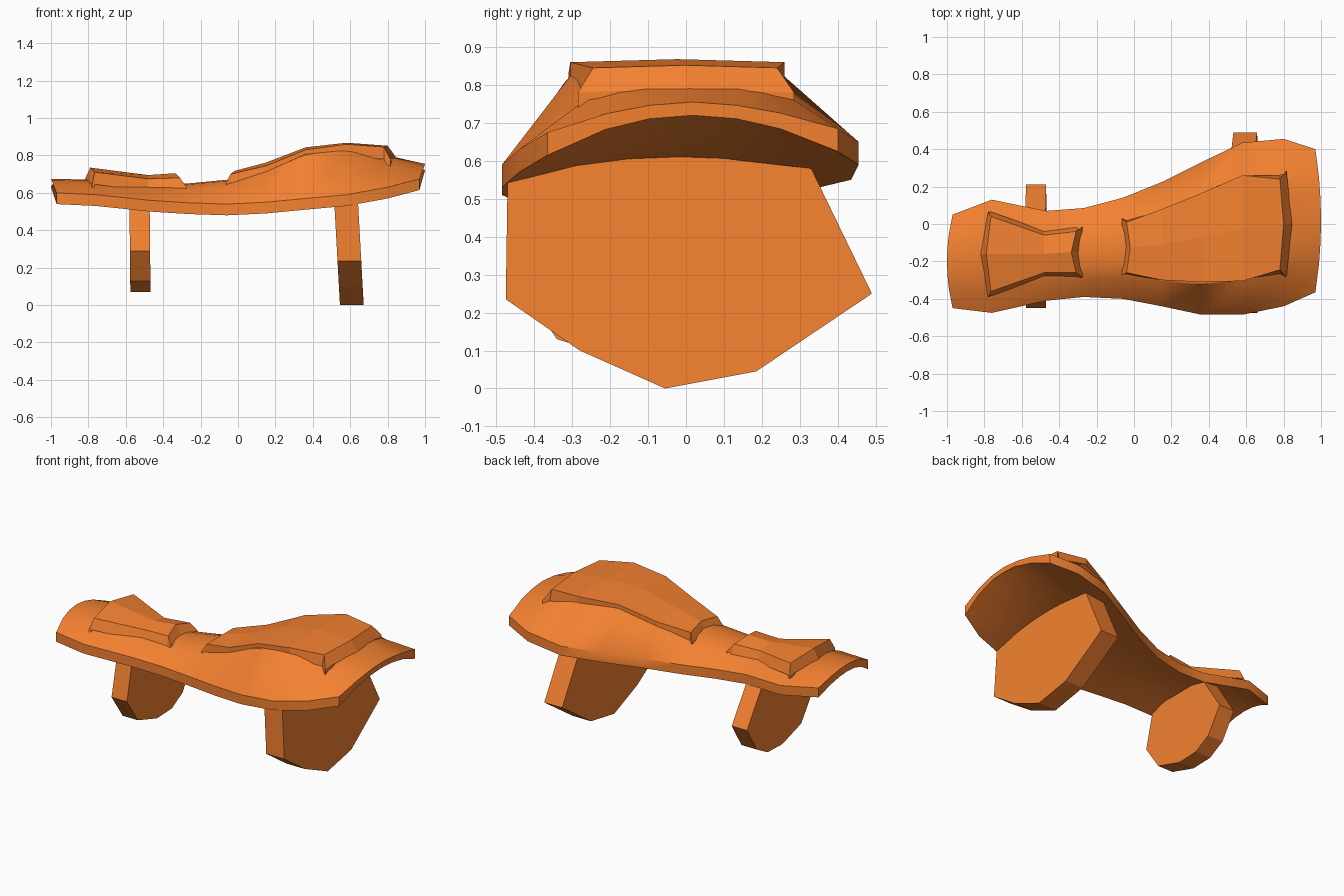
import bpy, bmesh, math

mat = bpy.data.materials.new("orange")
mat.diffuse_color = (0.9, 0.22, 0.03, 1)


def loft(name, rings, smooth=None):
    """Skin a list of equal-length closed rings and cap both ends."""
    bm = bmesh.new()
    vs = [[bm.verts.new(p) for p in r] for r in rings]
    n = len(vs[0])
    for a, b in zip(vs, vs[1:]):
        for i in range(n):
            j = (i + 1) % n
            bm.faces.new((a[i], a[j], b[j], b[i]))
    bm.faces.new(vs[0])
    bm.faces.new(vs[-1])
    bmesh.ops.recalc_face_normals(bm, faces=bm.faces)
    me = bpy.data.meshes.new(name)
    bm.to_mesh(me)
    bm.free()
    ob = bpy.data.objects.new(name, me)
    bpy.context.collection.objects.link(ob)
    me.materials.append(mat)
    if smooth:
        bpy.ops.object.select_all(action='DESELECT')
        ob.select_set(True)
        bpy.context.view_layer.objects.active = ob
        bpy.ops.object.shade_smooth_by_angle(angle=math.radians(smooth))
    return ob


# Body stations: x, front y, back y, front/back rim bottom z, crown z, underside z, arch power
body = [
    (-0.97, -0.45, 0.05, 0.54, 0.55, 0.675, 0.63, 2.0),
    (-0.76, -0.475, 0.13, 0.53, 0.54, 0.67, 0.585, 2.2),
    (-0.47, -0.41, 0.07, 0.50, 0.51, 0.645, 0.55, 2.2),
    (-0.27, -0.39, 0.085, 0.487, 0.495, 0.65, 0.53, 2.4),
    (-0.06, -0.40, 0.14, 0.48, 0.49, 0.67, 0.52, 2.6),
    (0.15, -0.44, 0.225, 0.49, 0.505, 0.745, 0.54, 3.4),
    (0.36, -0.485, 0.33, 0.51, 0.525, 0.83, 0.57, 4.5),
    (0.58, -0.485, 0.435, 0.53, 0.55, 0.855, 0.60, 4.5),
    (0.80, -0.44, 0.455, 0.57, 0.59, 0.80, 0.64, 3.0),
    (0.97, -0.365, 0.40, 0.615, 0.625, 0.755, 0.72, 1.8),
]
TS = (0, 0.2, 0.35, 0.5, 0.65, 0.8, 1)
rings = []
for x, y0, y1, f, b, crown, under, p in body:
    bulge = math.copysign(0.03, x) if abs(x) > 0.9 else 0
    top, bottom = [], []
    for t in TS:
        s = abs(2 * t - 1)
        px, y = x + bulge * (1 - s * s), y0 + (y1 - y0) * t
        rim = f + (b - f) * t
        top.append((px, y, rim + 0.06 + (crown - rim - 0.06) * (1 - s ** p)))
        bottom.append((px, y, rim + (under - rim) * (1 - s ** 2)))
    rings.append(top + bottom[::-1])
loft("body", rings, 35)


# Raised pads: x, mid-line x, front y, back y, side z, mid z, side flare
def pad(name, stations):
    rings = []
    for x, mx, y0, y1, z, zm, fl in stations:
        ym = (y0 + y1) / 2
        rings.append([(x, y0 - fl, z - 0.065), (x, y0, z), (mx, ym, zm),
                      (x, y1, z), (x, y1 + fl, z - 0.065), (mx, ym, zm - 0.07)])
    loft(name, rings)


pad("small_pad", [
    (-0.78, -0.82, -0.39, 0.065, 0.645, 0.67, 0),
    (-0.765, -0.79, -0.36, 0.04, 0.71, 0.735, 0.025),
    (-0.48, -0.48, -0.26, -0.06, 0.675, 0.695, 0.025),
    (-0.31, -0.335, -0.26, -0.04, 0.68, 0.705, 0.025),
    (-0.275, -0.30, -0.285, -0.015, 0.63, 0.65, 0),
])
pad("large_pad", [
    (-0.065, -0.045, -0.275, 0.03, 0.65, 0.67, 0),
    (-0.04, -0.02, -0.26, 0.01, 0.70, 0.717, 0.01),
    (0.15, 0.15, -0.30, 0.08, 0.745, 0.762, 0),
    (0.36, 0.36, -0.31, 0.165, 0.83, 0.843, 0),
    (0.58, 0.58, -0.305, 0.26, 0.86, 0.868, 0),
    (0.78, 0.80, -0.245, 0.24, 0.845, 0.852, 0.02),
    (0.815, 0.845, -0.285, 0.285, 0.78, 0.79, 0),
])


# Plate legs: outline in y/z, extruded along x with a slight lean
def leg(name, x0, x1, lean, outline):
    loft(name, [[(x - lean * z, y, z) for y, z in outline] for x in (x0, x1)])


leg("large_leg", 0.545, 0.672, 0.055, [
    (-0.47, 0.57), (-0.475, 0.235), (-0.28, 0.10), (-0.055, 0), (0.185, 0.045),
    (0.49, 0.25), (0.33, 0.58), (-0.02, 0.62)])
leg("small_leg", -0.575, -0.467, 0.01, [
    (-0.39, 0.54), (-0.45, 0.29), (-0.34, 0.13), (-0.15, 0.07), (0.0, 0.075),
    (0.11, 0.135), (0.21, 0.295), (0.05, 0.54)])
